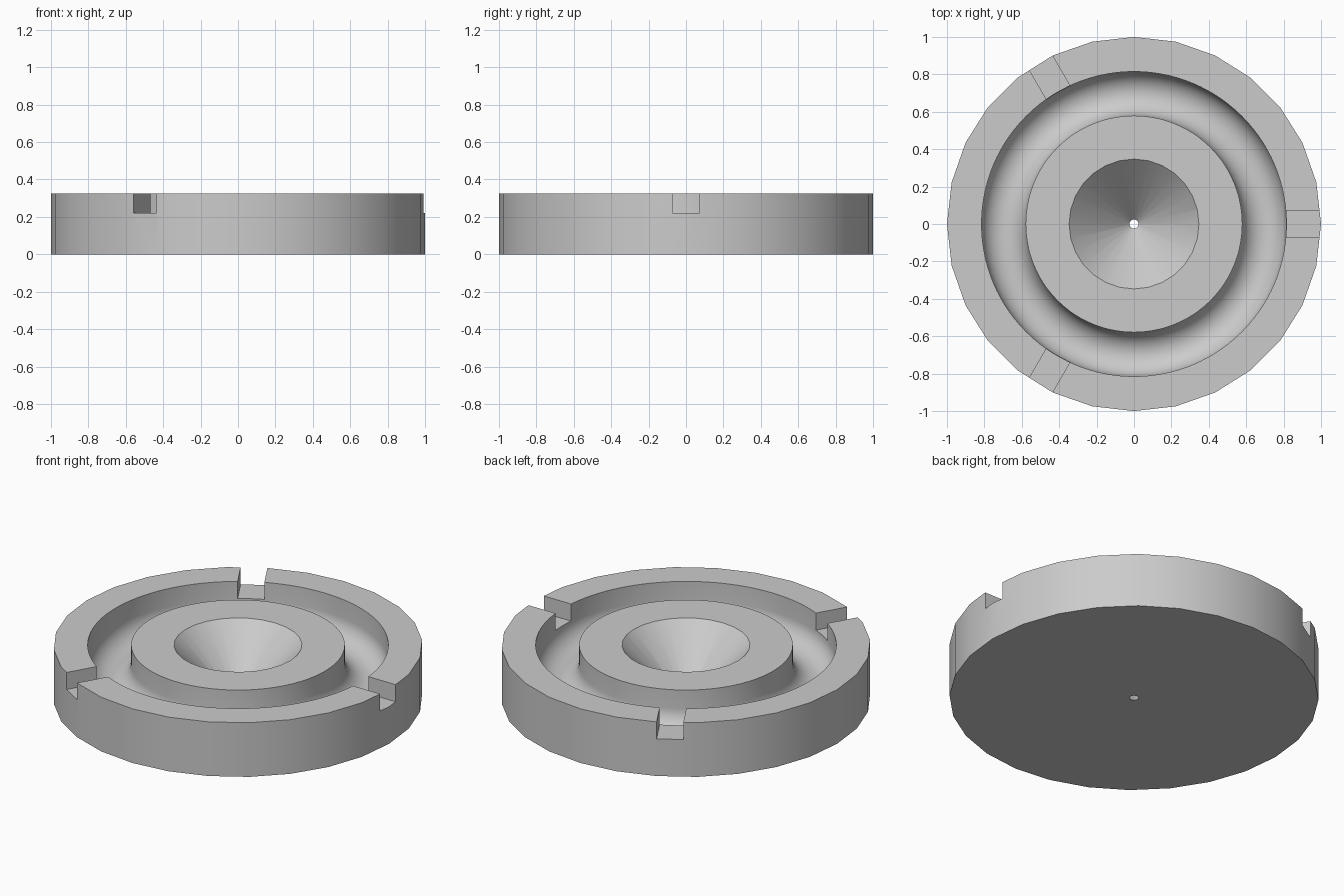
import bpy, bmesh
from math import cos, sin, pi, radians
from mathutils import Matrix

cube = bpy.data.objects.get("Cube")
if cube:
    bpy.data.objects.remove(cube, do_unlink=True)

HEIGHT = 0.324
SIDES = 28
SLOT_FLOOR = 0.222

grey = bpy.data.materials.new("plain grey")
grey.use_nodes = True
grey.diffuse_color = (0.6, 0.6, 0.6, 1)
grey.node_tree.nodes["Principled BSDF"].inputs["Base Color"].default_value = (0.6, 0.6, 0.6, 1)


def make_object(name, bm):
    bmesh.ops.recalc_face_normals(bm, faces=bm.faces)
    mesh = bpy.data.meshes.new(name)
    bm.to_mesh(mesh)
    bm.free()
    mesh.materials.append(grey)
    obj = bpy.data.objects.new(name, mesh)
    bpy.context.collection.objects.link(obj)
    return obj


def frustum(name, r_low, r_high, z_low, z_high):
    bm = bmesh.new()
    bmesh.ops.create_cone(bm, cap_ends=True, segments=SIDES, radius1=r_low,
                          radius2=r_high, depth=z_high - z_low,
                          matrix=Matrix.Translation((0, 0, (z_low + z_high) / 2)))
    return make_object(name, bm)


def swept_ring(name, profile, segments):
    # closed (radius, z) profile turned about the z axis
    bm = bmesh.new()
    rings = []
    for i in range(segments):
        a = 2 * pi * i / segments
        rings.append([bm.verts.new((r * cos(a), r * sin(a), z)) for r, z in profile])
    for i, ring in enumerate(rings):
        after = rings[(i + 1) % segments]
        for j in range(len(profile)):
            k = (j + 1) % len(profile)
            bm.faces.new((ring[j], after[j], after[k], ring[k]))
    return make_object(name, bm)


def slot_box(name, angle):
    bm = bmesh.new()
    place = (Matrix.Rotation(angle, 4, "Z")
             @ Matrix.Translation((0.9, 0, SLOT_FLOOR + 0.1))
             @ Matrix.Diagonal((0.34, 0.145, 0.2, 1)))
    bmesh.ops.create_cube(bm, size=1, matrix=place)
    return make_object(name, bm)


# Disc body
body = frustum("grooved_disc", 1, 1, 0, HEIGHT)

# Round-bottomed groove with straight upper walls
mid, half, centre_z = 0.697, 0.118, 0.215
arc = [(mid - half * cos(pi * i / 20), centre_z - half * sin(pi * i / 20)) for i in range(21)]
groove = swept_ring("groove_cutter", arc + [(mid + half, 0.4), (mid - half, 0.4)], 112)

# Central funnel with a small drain hole
funnel = frustum("funnel_cutter", 0.014, 0.357, -0.01, HEIGHT + 0.01)

# Three slots through the outer rim
slots = [slot_box("slot_cutter_%d" % i, radians(120 * i)) for i in range(3)]

# Cut the body
bpy.context.view_layer.objects.active = body
for cutter in [groove, funnel] + slots:
    mod = body.modifiers.new("cut", "BOOLEAN")
    mod.operation = "DIFFERENCE"
    mod.solver = "EXACT"
    mod.object = cutter
    bpy.ops.object.modifier_apply(modifier=mod.name)
    bpy.data.objects.remove(cutter, do_unlink=True)

# Smooth walls, sharp rims
bpy.ops.object.select_all(action="DESELECT")
body.select_set(True)
bpy.ops.object.shade_smooth_by_angle(angle=radians(30))
